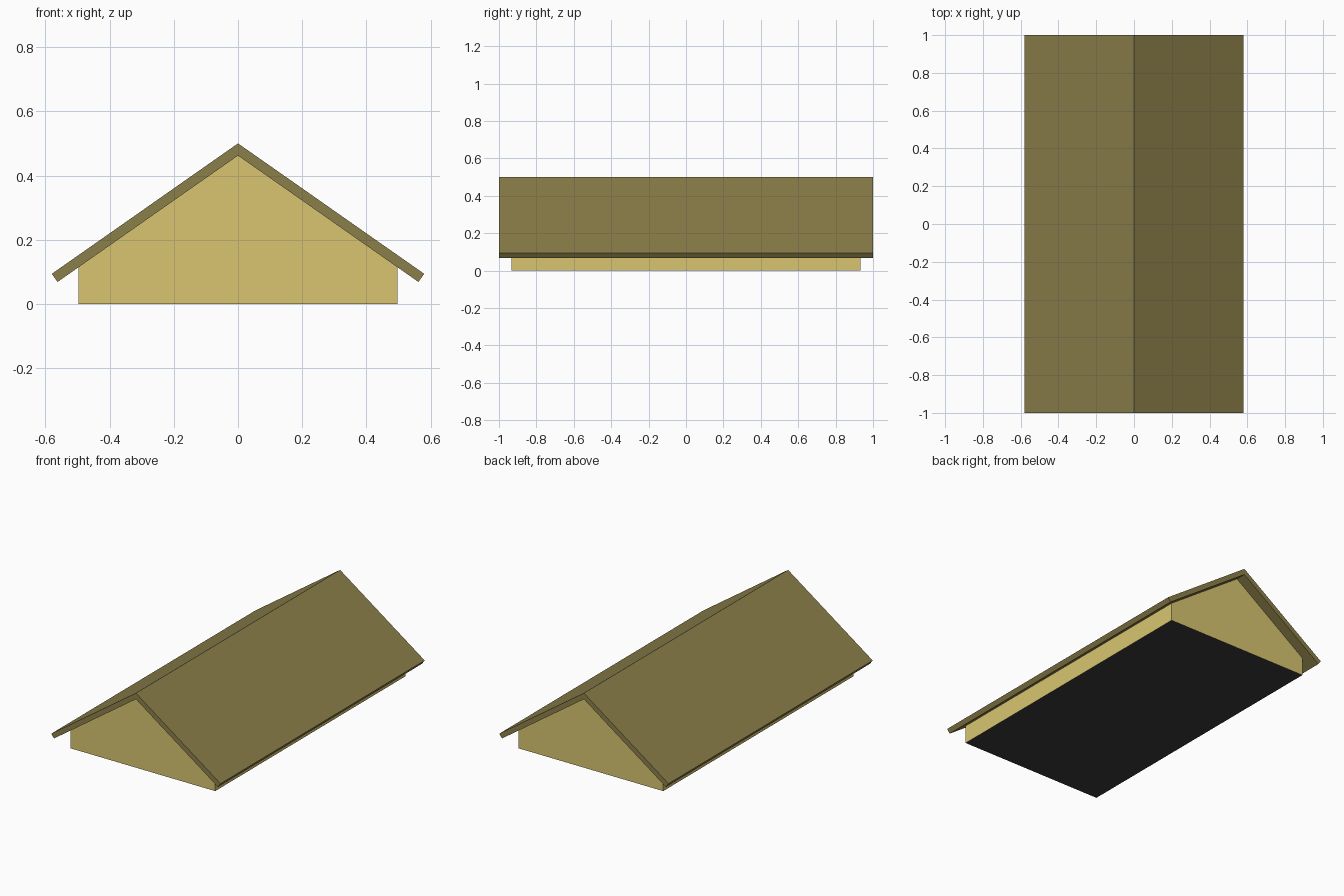
import bpy, bmesh, math

if "Cube" in bpy.data.objects:
    bpy.data.objects.remove(bpy.data.objects["Cube"])

SLOPE = math.tan(math.radians(35))
RIDGE, UNDER = 0.5, 0.462          # outer and inner ridge heights


def material(name, rgb):
    m = bpy.data.materials.new(name)
    m.diffuse_color = (*rgb, 1)
    m.use_nodes = True
    m.node_tree.nodes["Principled BSDF"].inputs["Base Color"].default_value = m.diffuse_color
    return m


def extrude_profile(name, half, half_len, mats):
    """Mirror a half profile (x, z) running top to bottom, extrude it along y."""
    mesh = bpy.data.meshes.new(name)
    bm = bmesh.new()
    outline = half + [(-x, z) for x, z in reversed(half) if x > 0]
    face = bm.faces.new([bm.verts.new((x, -half_len, z)) for x, z in outline])
    out = bmesh.ops.extrude_face_region(bm, geom=[face], use_keep_orig=True)
    moved = [v for v in out["geom"] if isinstance(v, bmesh.types.BMVert)]
    bmesh.ops.translate(bm, verts=moved, vec=(0, 2 * half_len, 0))
    bmesh.ops.recalc_face_normals(bm, faces=bm.faces[:])
    for m in mats:
        mesh.materials.append(m)
    if len(mats) > 1:              # second material on the flat underside
        for f in bm.faces:
            if f.normal.z < -0.99:
                f.material_index = 1
    bm.to_mesh(mesh)
    bm.free()
    obj = bpy.data.objects.new(name, mesh)
    bpy.context.collection.objects.link(obj)
    return obj


wall = material("wall_yellow", (0.69, 0.56, 0.165))
base = material("base_dark", (0.045, 0.045, 0.045))
olive = material("roof_olive", (0.26, 0.212, 0.068))

# Gabled body with dark underside
extrude_profile("gable_body",
                [(0, UNDER), (0.497, UNDER - 0.497 * SLOPE), (0.497, 0)],
                0.933, [wall, base])

# Overhanging roof: two pitched slabs meeting at the ridge, as one chevron
roof_x, under_x = 0.58, 0.562
mesh_half = [(0, RIDGE), (roof_x, RIDGE - roof_x * SLOPE),
             (under_x, UNDER - under_x * SLOPE)]
for side, name in ((1, "roof_right"), (-1, "roof_left")):
    profile = [(side * x, z) for x, z in mesh_half + [(0, UNDER)]]
    mesh = bpy.data.meshes.new(name)
    bm = bmesh.new()
    front = [bm.verts.new((x, -1, z)) for x, z in profile]
    back = [bm.verts.new((x, 1, z)) for x, z in profile]
    bm.faces.new(front)
    bm.faces.new(back)
    for i in range(3):             # the ridge joint stays open
        bm.faces.new((front[i], front[i + 1], back[i + 1], back[i]))
    bmesh.ops.recalc_face_normals(bm, faces=bm.faces[:])
    bm.to_mesh(mesh)
    bm.free()
    mesh.materials.append(olive)
    bpy.context.collection.objects.link(bpy.data.objects.new(name, mesh))
